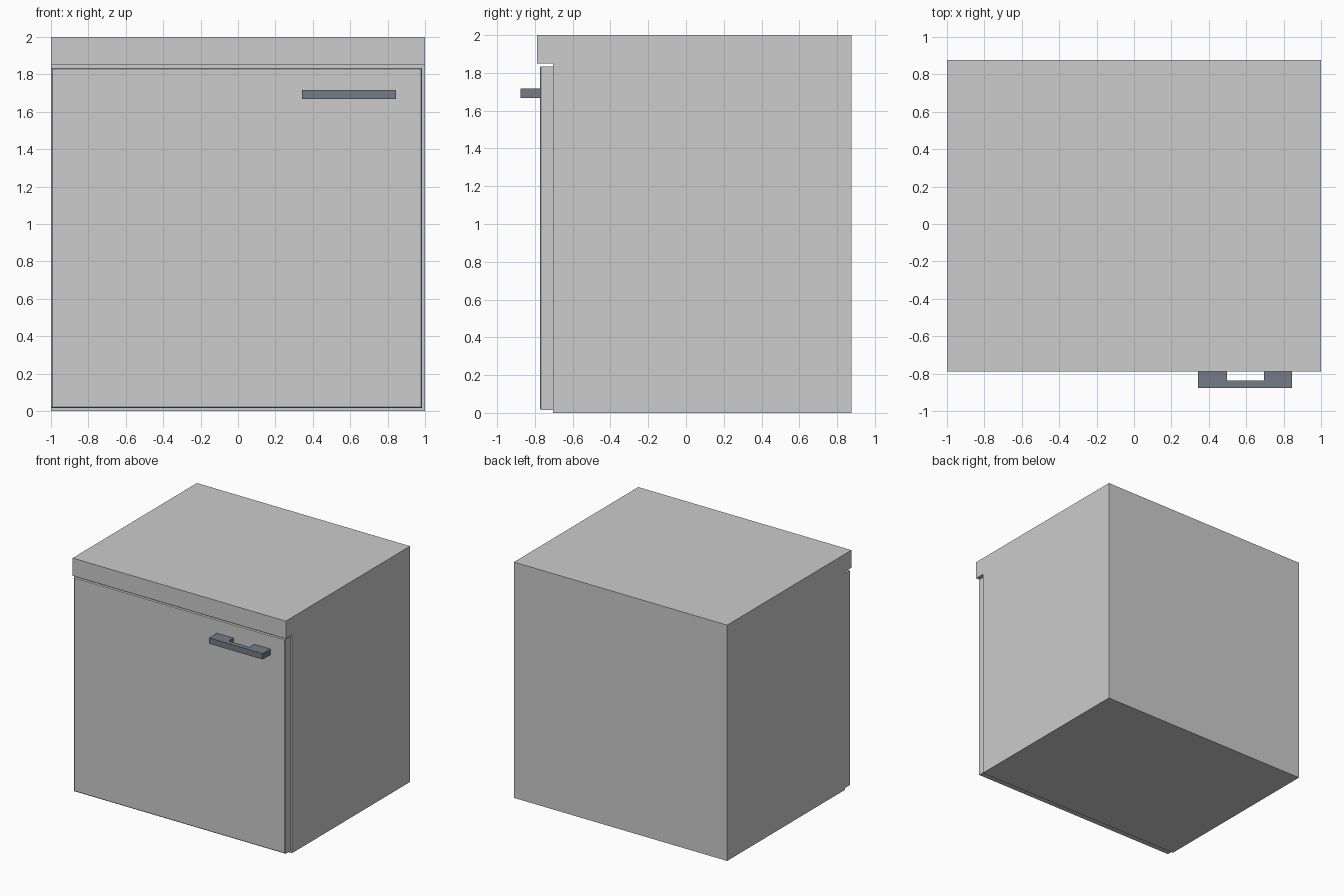
import bpy, bmesh
from mathutils import Vector

if "Cube" in bpy.data.objects:
    bpy.data.objects.remove(bpy.data.objects["Cube"])


def material(name, rgb):
    m = bpy.data.materials.new(name)
    m.diffuse_color = (*rgb, 1)
    m.use_nodes = True
    m.node_tree.nodes["Principled BSDF"].inputs["Base Color"].default_value = m.diffuse_color
    return m


light_grey = material("light grey", (0.604, 0.604, 0.604))
dark_steel = material("dark steel", (0.178, 0.202, 0.238))


def extrude(name, profile, offset, mat):
    """Closed profile pushed along the offset vector."""
    bm = bmesh.new()
    face = bm.faces.new([bm.verts.new(p) for p in profile])
    ext = bmesh.ops.extrude_face_region(bm, geom=[face])
    verts = [g for g in ext["geom"] if isinstance(g, bmesh.types.BMVert)]
    bmesh.ops.translate(bm, verts=verts, vec=Vector(offset))
    bmesh.ops.recalc_face_normals(bm, faces=bm.faces)
    mesh = bpy.data.meshes.new(name)
    bm.to_mesh(mesh)
    bm.free()
    mesh.materials.append(mat)
    obj = bpy.data.objects.new(name, mesh)
    bpy.context.collection.objects.link(obj)
    return obj


# Cabinet with overhanging top, side profile run across the width
side = [(0.877, 0), (0.877, 2), (-0.788, 2), (-0.788, 1.85), (-0.705, 1.85), (-0.705, 0)]
extrude("cabinet", [(-1, y, z) for y, z in side], (2, 0, 0), light_grey)

# Door panel: top profile with chamfered front corners
x0, x1, z0, z1, c = -1.0, 0.985, 0.015, 1.835, 0.007
yb, yf = -0.705, -0.774
door = extrude("door", [(x0, yb, z0), (x1, yb, z0), (x1, yb, z1), (x0, yb, z1)],
               (0, yf - yb, 0), light_grey)
bm = bmesh.new()
bm.from_mesh(door.data)
front = [e for e in bm.edges if all(v.co.y < yf + 0.001 for v in e.verts)]
bmesh.ops.bevel(bm, geom=front, offset=c, segments=1, affect='EDGES')
bm.to_mesh(door.data)
bm.free()

# U-shaped pull handle
u = [(0.343, -0.774), (0.343, -0.877), (0.846, -0.877), (0.846, -0.774),
     (0.695, -0.774), (0.695, -0.837), (0.498, -0.837), (0.498, -0.774)]
extrude("handle", [(x, y, 1.667) for x, y in u], (0, 0, 0.05), dark_steel)
